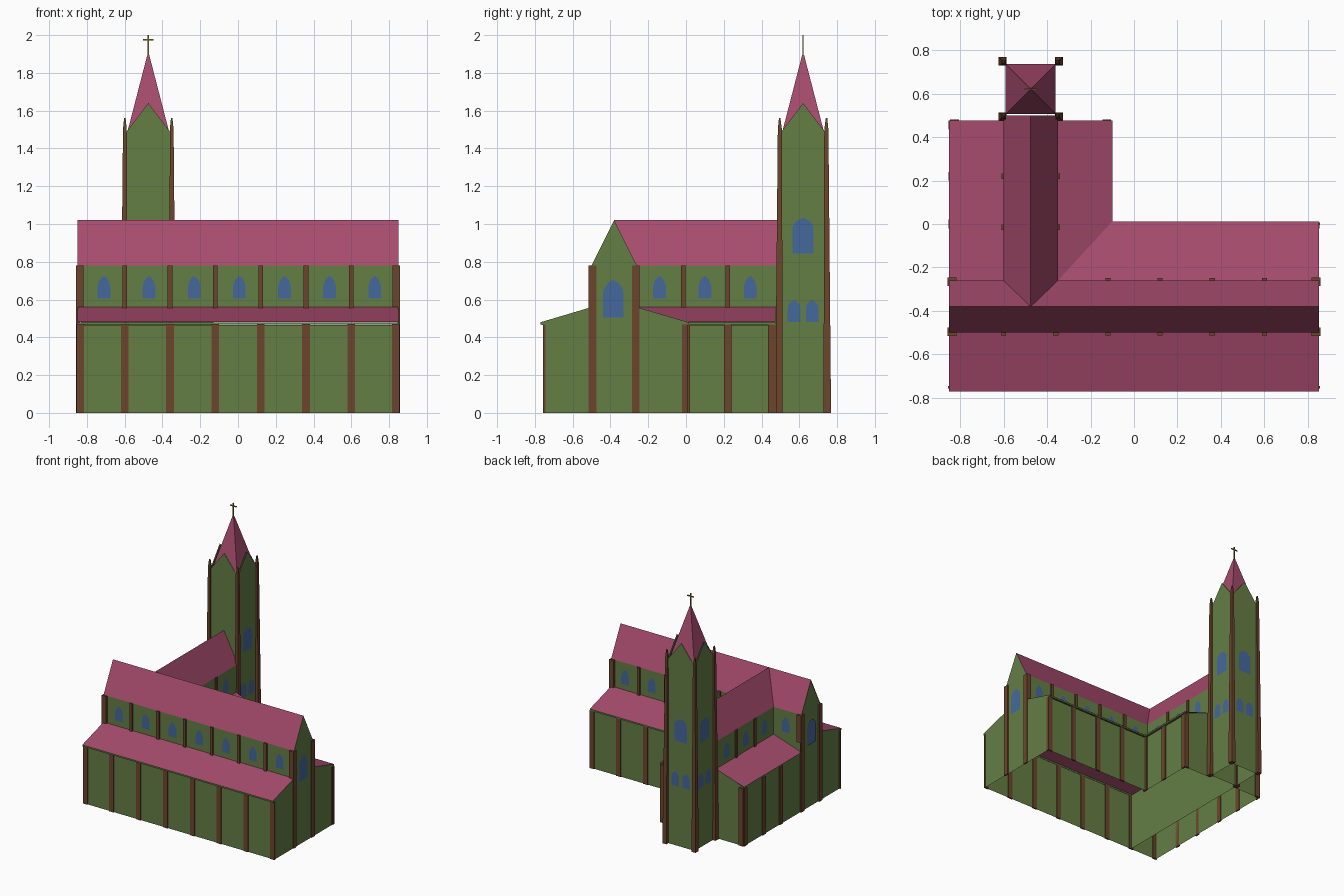
import bpy
from mathutils import Vector

if "Cube" in bpy.data.objects:
    bpy.data.objects.remove(bpy.data.objects["Cube"])


def material(name, rgb):
    m = bpy.data.materials.new(name)
    m.diffuse_color = (*rgb, 1)
    m.use_nodes = True
    m.node_tree.nodes["Principled BSDF"].inputs["Base Color"].default_value = m.diffuse_color
    return m


GREEN = material("wall_green", (0.13, 0.21, 0.06))
PINK = material("roof_pink", (0.38, 0.07, 0.15))
BROWN = material("pier_brown", (0.15, 0.06, 0.025))
BLUE = material("glass_blue", (0.06, 0.14, 0.34))
GOLD = material("cross_gold", (0.2, 0.17, 0.02))
UP = (0, 0, 1)


def sheets(name, faces, mat):
    """One object from (points, outward direction) polygons."""
    verts, polys = [], []
    for pts, out in faces:
        pts = [Vector(p) for p in pts]
        n = Vector((0, 0, 0))
        for a, b in zip(pts, pts[1:] + pts[:1]):
            n += a.cross(b)
        if n.dot(Vector(out)) < 0:
            pts.reverse()
        polys.append(range(len(verts), len(verts) + len(pts)))
        verts += pts
    me = bpy.data.meshes.new(name)
    me.from_pydata(verts, [], [list(p) for p in polys])
    me.materials.append(mat)
    ob = bpy.data.objects.new(name, me)
    bpy.context.collection.objects.link(ob)
    return ob


def box(x0, x1, y0, y1, z0, z1, top=None):
    """Faces of a box; top=(x0,x1,y0,y1) gives a tapered upper end."""
    def ring(a, b, c, d, z):
        return [(a, c, z), (b, c, z), (b, d, z), (a, d, z)]
    lo, hi = ring(x0, x1, y0, y1, z0), ring(*(top or (x0, x1, y0, y1)), z1)
    outs = [(0, -1, 0), (1, 0, 0), (0, 1, 0), (-1, 0, 0)]
    f = [(lo, (0, 0, -1)), (hi, UP)]
    for i in range(4):
        j = (i + 1) % 4
        f.append(([lo[i], lo[j], hi[j], hi[i]], outs[i]))
    return f


def on_x(x, prof, s):   # profile of (y, z) in a plane of constant x
    return ([(x, a, b) for a, b in prof], (s, 0, 0))


def on_y(y, prof, s):   # profile of (x, z) in a plane of constant y
    return ([(a, y, b) for a, b in prof], (0, s, 0))


def rect(a, b, z0, z1):
    return [(a, z0), (b, z0), (b, z1), (a, z1)]


def arch(c, h, z0, zs, z1):
    k = z1 - zs
    right = [(h, z0), (h, zs), (h * .85, zs + k * .4), (h * .5, zs + k * .78)]
    return ([(c + a, z) for a, z in right] + [(c, z1)]
            + [(c - a, z) for a, z in reversed(right)])


W, E, EV, LOW, HI, RIDGE = -.85, .85, .78, .475, .56, 1.02
XL, XR, XM = -.6, -.35, -.475       # wing walls and ridge
YF, YB, YM = -.5, -.26, -.38        # nave walls and ridge

# Gabled end walls
front_part = [(YB, EV), (YM, RIDGE), (YF, EV), (YF, HI), (-.77, .48), (-.77, .467), (-.75, .465)]
sheets("end_walls", [
    on_x(E, [(-.75, 0), (0, 0), (0, .465), (.012, .467), (.012, .48), (YB, HI)] + front_part, 1),
    on_x(W + .005, [(-.75, 0), (.47, 0), (.47, .47), (YB, .47)] + front_part, -1)], GREEN)

# Low aisle walls
sheets("aisle_walls", [
    on_y(-.75, rect(W + .005, E, 0, .465), -1),
    on_y(0, rect(-.115, E, 0, .465), 1),
    on_x(-.115, rect(0, .47, 0, .465), 1),
    on_y(.47, [(-.845, 0), (XL, 0), (XL, HI), (-.845, LOW)], 1),
    on_y(.47, [(-.115, 0), (XR, 0), (XR, HI), (-.115, LOW)], 1)], GREEN)
sheets("inner_wall", [on_x(XL, rect(-.75, .47, 0, .47), 1)], GREEN)

# Upper nave and wing walls
sheets("upper_walls", [
    on_y(YF, rect(W, E, HI, EV), -1),
    on_y(YB, rect(XR, E, HI, EV), 1),
    on_y(YB, [(W, LOW), (XL, HI), (XL, EV), (W, EV)], 1),
    on_x(XR, rect(YB, .5, HI, EV), 1),
    on_x(XL, rect(YB, .5, .47, EV), -1)], GREEN)

# Steep nave and wing roofs meeting in valleys
J = (XM, YM, RIDGE)
sheets("main_roof", [
    ([(W, YF, EV), (E, YF, EV), (E, YM, RIDGE), (W, YM, RIDGE)], UP),
    ([(E, YB, EV), (E, YM, RIDGE), J, (XR, YB, EV)], UP),
    ([(W, YB, EV), (W, YM, RIDGE), J, (XL, YB, EV)], UP),
    ([(XR, YB, EV), J, (XM, .5, RIDGE), (XR, .5, EV)], UP),
    ([(XL, YB, EV), J, (XM, .5, RIDGE), (XL, .5, EV)], UP)], PINK)

# Lean-to roofs
Z = .48
sheets("aisle_roofs", [
    ([(W, -.77, Z), (E, -.77, Z), (E, YF, HI), (W, YF, HI)], UP),
    ([(E, .012, Z), (E, YB, HI), (XR, YB, HI), (-.1, .012, Z)], UP),
    ([(-.1, .012, Z), (XR, YB, HI), (XR, .475, HI), (-.1, .475, Z)], UP),
    ([(W, YB, Z), (XL, YB, HI), (XL, .475, HI), (W, .475, Z)], UP)], PINK)

# Eave edges under the lean-to roofs
sheets("eaves", box(W, E, -.77, -.75, .467, .479) + box(-.1, E, 0, .012, .467, .479)
       + box(-.115, -.1, 0, .475, .467, .479) + box(W, -.845, YB, .475, .467, .479), GREEN)

# Pilasters
bays = [-.6, -.36, -.12, .12, .36, .6]
low, high = [], []
for x in bays + [-.835, .835]:
    low += box(x - .02, x + .02, -.757, -.745, 0, .467)
    if x > -.1:
        low += box(x - .02, x + .02, -.005, .007, 0, .467)
for x in bays:
    high += box(x - .012, x + .012, YF - .012, YF, .55, EV)
    if x > XR:
        high += box(x - .012, x + .012, YB, YB + .012, .55, EV)
for y in (-.015, .22):
    high += box(XR, XR + .01, y - .012, y + .012, .55, EV)
    high += box(XL - .01, XL, y - .012, y + .012, .55, EV)
for y in (0, .22, .455):
    low += box(-.12, -.107, y - .02, y + .02, 0, .467)
    low += box(-.853, -.842, y - .02, y + .02, 0, .467)
for x in (-.825, -.125):
    low += box(x - .02, x + .02, .465, .48, 0, .467)
low += box(.84, .853, -.02, .007, 0, .467)
for y in (YF + .005, YB - .005):
    for s in (-1, 1):
        a, b = sorted((s * .857, s * .845))
        high += box(a, b, y - .02, y + .02, 0, EV)
        a, b = sorted((s * .857, s * .817))
        high += box(a, b, y - .02, y + .02, HI, EV)
sheets("aisle_pilasters", low, BROWN)
sheets("upper_pilasters", high, BROWN)

# Church windows
G = .003
win = []
for i in range(7):
    x = -.71 + .239 * i
    win.append(on_y(YF - G, arch(x, .034, .605, .665, .725), -1))
    if i != 1:
        win.append(on_y(YB + G, arch(x, .034, .605, .665, .725), 1))
for y in (-.14, .1, .34):
    win.append(on_x(XR + G, arch(y, .034, .605, .665, .725), 1))
    win.append(on_x(XL - G, arch(y, .034, .605, .665, .725), -1))
win.append(on_x(E + G, arch(-.385, .055, .505, .63, .705), 1))
win.append(on_x(W - G, arch(-.385, .055, .505, .63, .705), -1))
sheets("church_windows", win, BLUE)

# Tower walls, each finishing in a gable
TY, R = .62, .122
walls, glass = [], []
for s in (-1, 1):
    for plane, c, d in ((on_x, TY, XM), (on_y, XM, TY)):
        p = d + s * R
        prof = [(c - R, 0), (c + R, 0), (c + R, 1.48), (c, 1.64), (c - R, 1.48)]
        walls.append(plane(p, prof, s))
        tip = [(c + R, 1.48), (c, 1.64), (c - R, 1.48)]
        walls.append(plane(p - s * .01, tip, -s))
        if plane is on_y and s < 0:
            continue
        glass.append(plane(p + s * G, arch(c, .056, .845, .98, 1.032), s))
        for o in (-.048, .048):
            glass.append(plane(p + s * G, arch(c + o, .034, .48, .555, .597), s))
sheets("tower_walls", walls, GREEN)
sheets("tower_windows", glass, BLUE)

# Tapered corner piers with pointed tips
piers = []
for sx in (-1, 1):
    for sy in (-1, 1):
        def span(c, s, a, b):
            return sorted((c + s * a, c + s * b))
        piers += box(*span(XM, sx, .112, .148), *span(TY, sy, .108, .148), 0, 1.5,
                     (*span(XM, sx, .114, .134), *span(TY, sy, .112, .134)))
        piers += box(*span(XM, sx, .114, .134), *span(TY, sy, .112, .134), 1.5, 1.56,
                     (*span(XM, sx, .12, .128), *span(TY, sy, .12, .128)))
sheets("tower_piers", piers, BROWN)

# Spire and cross
sheets("spire", box(XM - .115, XM + .115, TY - .115, TY + .115, 1.47, 1.895,
                    (XM - .005, XM + .005, TY - .005, TY + .005)), PINK)
sheets("cross", box(XM - .004, XM + .004, TY - .003, TY + .003, 1.89, 2)
       + box(XM - .028, XM + .028, TY - .003, TY + .003, 1.972, 1.98), GOLD)
